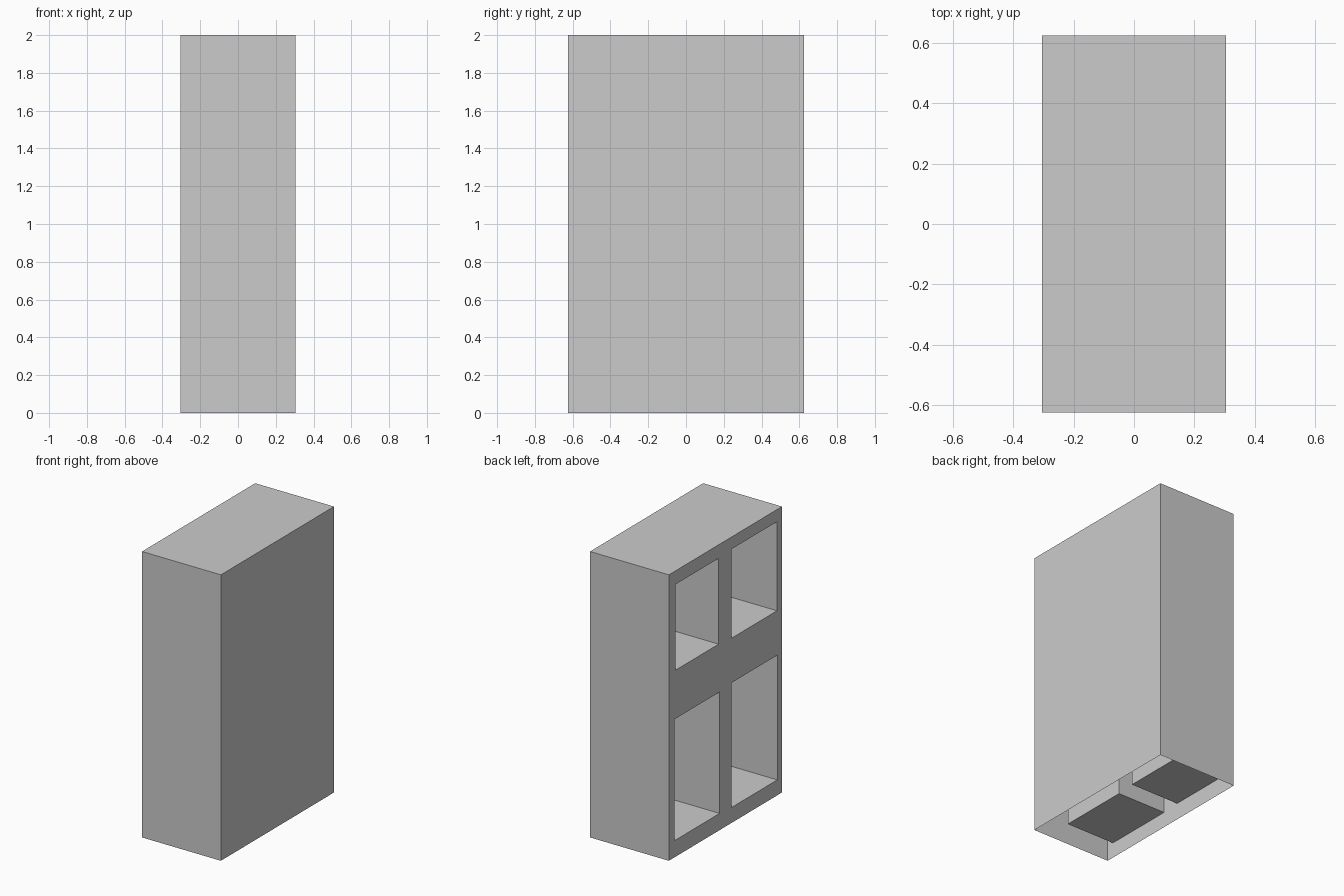
import bpy, bmesh
from mathutils import Vector

if "Cube" in bpy.data.objects:
    bpy.data.objects.remove(bpy.data.objects["Cube"])

W, D, H = 0.61, 1.25, 2.0     # overall size
BACK = 0.07                   # x of the inner end of each compartment


def box(name, lo, hi):
    """Axis-aligned box between two corners."""
    lo, hi = Vector(lo), Vector(hi)
    bm = bmesh.new()
    bmesh.ops.create_cube(bm, size=1)
    bmesh.ops.scale(bm, vec=hi - lo, verts=bm.verts)
    bmesh.ops.translate(bm, vec=(lo + hi) / 2, verts=bm.verts)
    mesh = bpy.data.meshes.new(name)
    bm.to_mesh(mesh)
    bm.free()
    obj = bpy.data.objects.new(name, mesh)
    bpy.context.collection.objects.link(obj)
    return obj


# Cabinet body
cabinet = box("cabinet", (-W / 2, -D / 2, 0), (W / 2, D / 2, H))

# Four open compartments on the left side: y range, z range
compartments = [
    (0.075, 0.55, 1.305, 1.905),
    (-0.57, -0.068, 1.292, 1.915),
    (0.064, 0.563, 0.117, 0.966),
    (-0.573, -0.065, 0.108, 0.98),
]
cutters = []
for y0, y1, z0, z1 in compartments:
    cutter = box("compartment_cutter", (-W, y0, z0), (BACK, y1, z1))
    cutter.hide_render = True
    mod = cabinet.modifiers.new("compartment", 'BOOLEAN')
    mod.operation, mod.solver, mod.object = 'DIFFERENCE', 'EXACT', cutter
    cutters.append(cutter)

# Apply the cuts and drop the helpers
graph = bpy.context.evaluated_depsgraph_get()
mesh = bpy.data.meshes.new_from_object(cabinet.evaluated_get(graph))
cabinet.modifiers.clear()
cabinet.data = mesh
for cutter in cutters:
    bpy.data.objects.remove(cutter)

# Open underside: the body is a hollow shell around the compartments
bm = bmesh.new()
bm.from_mesh(mesh)
under = [f for f in bm.faces if f.calc_center_median().z < 0.001]
bmesh.ops.delete(bm, geom=under, context='FACES')
bm.to_mesh(mesh)
bm.free()
